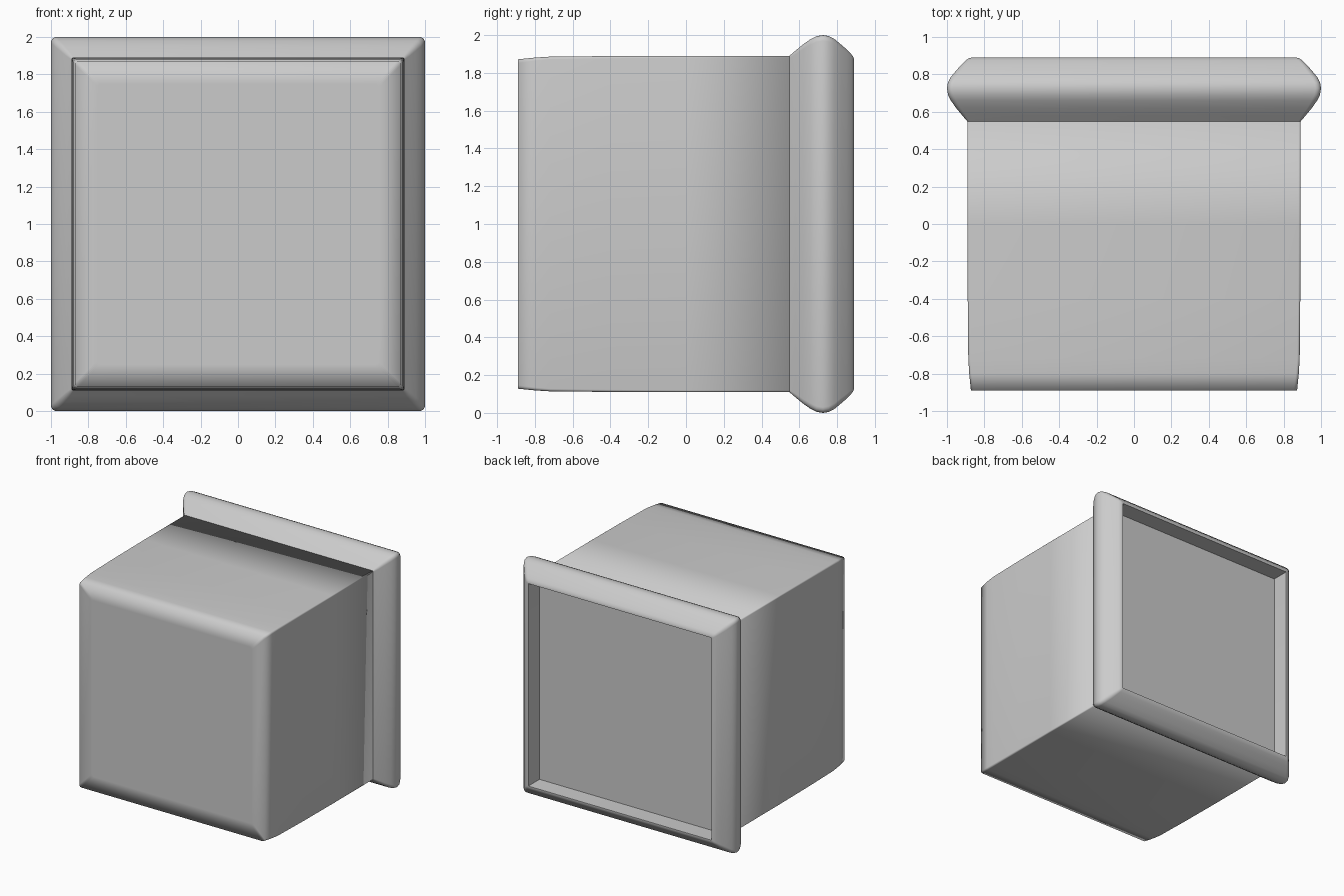
import bpy, bmesh, math

if "Cube" in bpy.data.objects:
    bpy.data.objects.remove(bpy.data.objects["Cube"])

CZ = 1.0  # height of the centre axis


def rounded_square(half, radius, y, steps=4):
    pts = []
    c = half - radius
    for k, (sx, sz) in enumerate([(1, 1), (-1, 1), (-1, -1), (1, -1)]):
        for i in range(steps + 1):
            a = math.radians(90 * k + 90 * i / steps)
            pts.append((sx * c + radius * math.cos(a), y,
                        CZ + sz * c + radius * math.sin(a)))
    return pts


def loft(name, rings, cap_start, cap_end):
    """Skin a list of (y, half size, corner radius) rings."""
    bm = bmesh.new()
    loops = [[bm.verts.new(p) for p in rounded_square(h, r, y)] for y, h, r in rings]
    n = len(loops[0])
    for a, b in zip(loops, loops[1:]):
        for i in range(n):
            j = (i + 1) % n
            bm.faces.new((a[i], a[j], b[j], b[i]))
    if cap_start:
        bm.faces.new(loops[0])
    if cap_end:
        bm.faces.new(loops[-1])
    bmesh.ops.recalc_face_normals(bm, faces=bm.faces)
    mesh = bpy.data.meshes.new(name)
    bm.to_mesh(mesh)
    bm.free()
    ob = bpy.data.objects.new(name, mesh)
    bpy.context.collection.objects.link(ob)
    mesh.shade_smooth()
    return ob


# Cube-shaped housing with a softly shaded, slightly tapered front
loft("housing", [
    (-0.89, 0.75, 0.02), (-0.89, 0.872, 0.02), (-0.80, 0.881, 0.016),
    (-0.72, 0.886, 0.014), (-0.40, 0.889, 0.012), (0.0, 0.89, 0.01),
    (0.56, 0.89, 0.01)], True, True)

# Bulging rear frame, turning in at the rim to a shallow recessed panel
frame = loft("rear_frame", [
    (0.545, 0.80, 0.01), (0.545, 0.888, 0.01), (0.58, 0.918, 0.02),
    (0.62, 0.951, 0.025), (0.66, 0.979, 0.03), (0.69, 0.994, 0.03),
    (0.725, 1.0, 0.03), (0.755, 0.995, 0.03), (0.785, 0.98, 0.03),
    (0.82, 0.951, 0.03), (0.85, 0.925, 0.025), (0.875, 0.899, 0.02),
    (0.886, 0.884, 0.015), (0.89, 0.868, 0.008), (0.89, 0.862, 0.004),
    (0.74, 0.862, 0.004)], True, True)
bpy.context.view_layer.objects.active = frame
frame.select_set(True)
bpy.ops.object.shade_smooth_by_angle(angle=math.radians(42))
